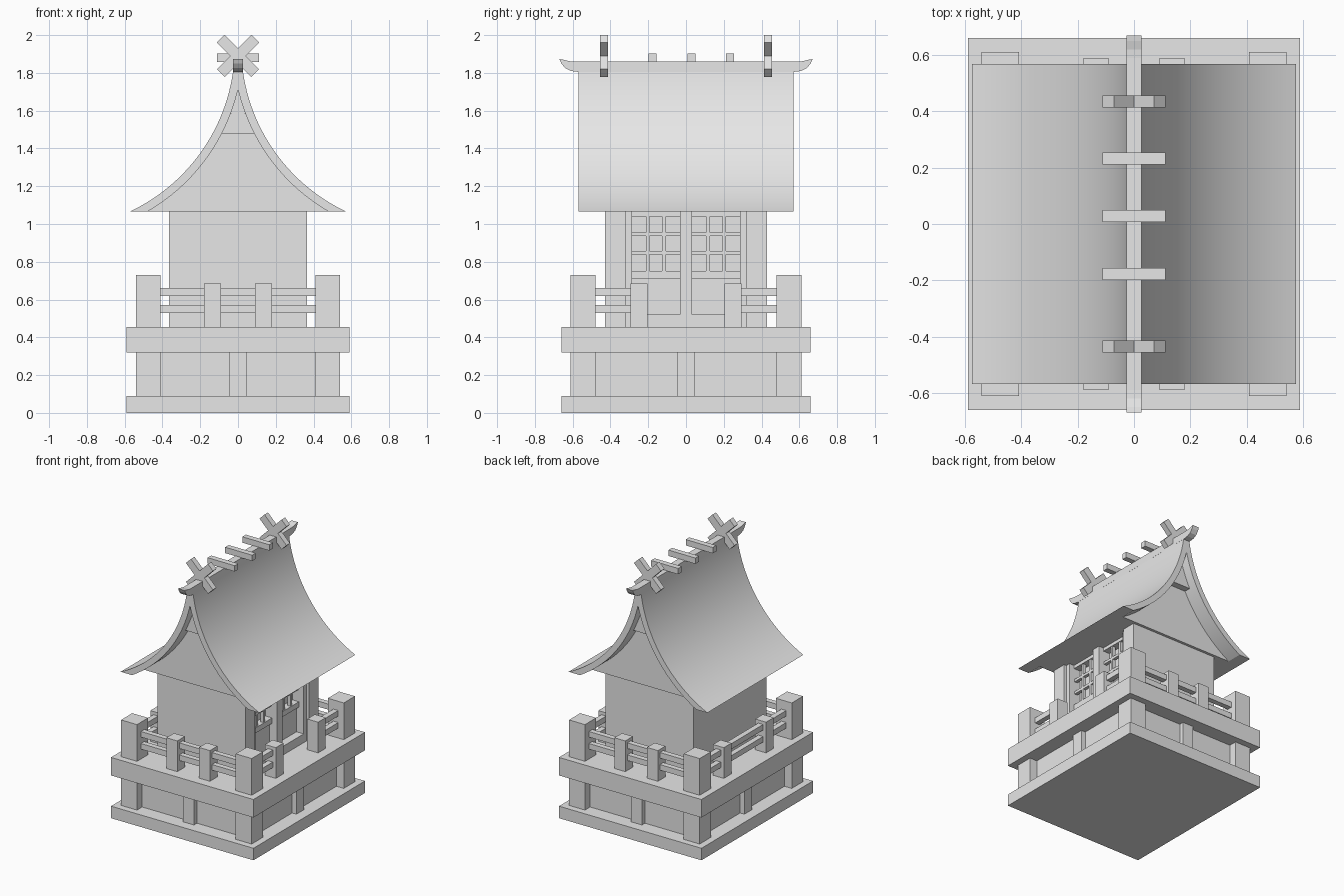
import bpy, bmesh, math
from mathutils import Matrix, Vector

old = bpy.data.objects.get("Cube")
if old:
    bpy.data.objects.remove(old, do_unlink=True)

grey = bpy.data.materials.new("plain grey")
grey.use_nodes = True
grey.diffuse_color = (0.8, 0.8, 0.8, 1)
grey.node_tree.nodes["Principled BSDF"].inputs["Base Color"].default_value = (0.8, 0.8, 0.8, 1)


def finish(name, bm, smooth=False):
    bmesh.ops.recalc_face_normals(bm, faces=bm.faces)
    mesh = bpy.data.meshes.new(name)
    bm.to_mesh(mesh)
    bm.free()
    mesh.materials.append(grey)
    if smooth:
        mesh.shade_smooth()
        mesh.set_sharp_from_angle(angle=math.radians(30))
    obj = bpy.data.objects.new(name, mesh)
    bpy.context.collection.objects.link(obj)
    return obj


def box(name, x, y, z, tilt=0):
    """Box from (low, high) pairs, optionally tilted about its own y axis."""
    low, high = Vector((x[0], y[0], z[0])), Vector((x[1], y[1], z[1]))
    bm = bmesh.new()
    bmesh.ops.create_cube(bm, size=1, matrix=Matrix.Translation((low + high) / 2)
                          @ Matrix.Rotation(tilt, 4, 'Y')
                          @ Matrix.Diagonal((*(high - low), 1)))
    return finish(name, bm)


def around(c, half):
    return (c - half, c + half)


def prism(name, points, half, axis, smooth=False):
    """Extrude a closed profile symmetrically along x or y."""
    bm = bmesh.new()
    if axis == 'y':
        verts = [bm.verts.new((a, -half, b)) for a, b in points]
        step = (0, 2 * half, 0)
    else:
        verts = [bm.verts.new((-half, a, b)) for a, b in points]
        step = (2 * half, 0, 0)
    face = bm.faces.new(verts)
    new = bmesh.ops.extrude_face_region(bm, geom=[face], use_keep_orig=True)["geom"]
    bmesh.ops.translate(bm, vec=step, verts=[v for v in new if isinstance(v, bmesh.types.BMVert)])
    return finish(name, bm, smooth)


def mirrored(points):
    return points + [(-a, b) for a, b in reversed(points) if a > 0.0001]


# Plinth and deck
box("base_slab", (-.59, .59), (-.66, .66), (0, .09))
box("plinth_core", (-.48, .48), (-.55, .55), (.09, .32))
box("deck", (-.59, .59), (-.66, .66), (.32, .455))
for s in (-1, 1):
    box("plinth_end_post", around(0, .045), around(s * .54, .045), (.09, .32))
    box("plinth_side_post", around(s * .47, .045), around(0, .045), (.09, .32))
    for t in (-1, 1):
        box("corner_post", around(s * .475, .066), around(t * .545, .066), (.09, .73))

# Railing, open in front of the doors
for s in (-1, 1):
    for t in (-1, 1):
        box("end_rail_post", around(t * .135, .045), around(s * .545, .045), (.455, .685))
        box("side_rail_post", around(s * .475, .045), around(t * .25, .045), (.455, .685))
    for z in (.55, .64):
        box("end_rail", (-.42, .42), around(s * .545, .02), around(z, .021))
        box("door_side_rail", around(.475, .02), sorted((s * .25, s * .5)), around(z, .021))
for z in (.55, .64):
    box("back_side_rail", around(-.475, .02), (-.5, .5), around(z, .021))

# Hall with a doorway recessed into its +x wall
box("hall", (-.365, .25), (-.43, .43), (.455, 1.07))
box("door_sill", (.24, .345), (-.32, .32), (.455, .52))
box("door_centre_post", (.24, .345), (-.032, .032), (.52, 1.07))
for s in (-1, 1):
    def side(a, b):
        return sorted((s * a, s * b))
    box("hall_side_wall", (.24, .365), side(.32, .43), (.455, 1.07))
    box("door_jamb", (.24, .345), side(.285, .32), (.455, 1.07))
    box("door_panel", (.24, .285), side(.03, .29), (.52, .715))
    box("door_middle_rail", (.24, .305), side(.03, .29), (.71, .75))
    box("door_top_rail", (.24, .305), side(.03, .29), (1.04, 1.07))
    for k in (1, 2):
        box("lattice_upright", (.275, .3), around(s * (.032 + k * .085), .01), (.75, 1.04))
        box("lattice_bar", (.275, .3), side(.03, .29), around(.75 + k * .098, .01))

# Sweeping roof made of two concave arcs about a common centre
CENTRE_X, CENTRE_Z, RADIUS = .984, 1.941, .967
EAVE = 1.065


def arc(radius, z_low, z_high, steps=28):
    a = math.asin((CENTRE_Z - z_low) / radius)
    b = math.asin((CENTRE_Z - z_high) / radius)
    angles = [a + (b - a) * i / steps for i in range(steps + 1)]
    return [(CENTRE_X - radius * math.cos(t), CENTRE_Z - radius * math.sin(t)) for t in angles]


inner_radius = RADIUS + .043
apex = CENTRE_Z - math.sqrt(inner_radius ** 2 - CENTRE_X ** 2)
outer = mirrored(arc(RADIUS, EAVE, 1.84))
inner = mirrored(arc(inner_radius, EAVE, apex))
prism("roof", outer + inner[::-1], .568, 'y', smooth=True)
prism("gable_wall", inner, .45, 'y')
prism("gable_vent", mirrored(arc(inner_radius, 1.48, apex)), .5, 'y')

# Ridge beam with upturned tips
tip = [(.57, 1.805), (.61, 1.81), (.64, 1.825), (.66, 1.85), (.67, 1.873),
       (.65, 1.87), (.62, 1.862), (.59, 1.86)]
prism("ridge_beam", mirrored(tip), .027, 'x')

# Ridge logs and crossed finials
for y in (-.178, .028, .232):
    box("ridge_log", (-.112, .112), around(y, .021), (1.858, 1.902))
for s in (-1, 1):
    for t in (-1, 1):
        box("crossed_finial", around(0, .129), around(s * .435, .021), around(1.89, .029),
            tilt=t * math.pi / 4)
